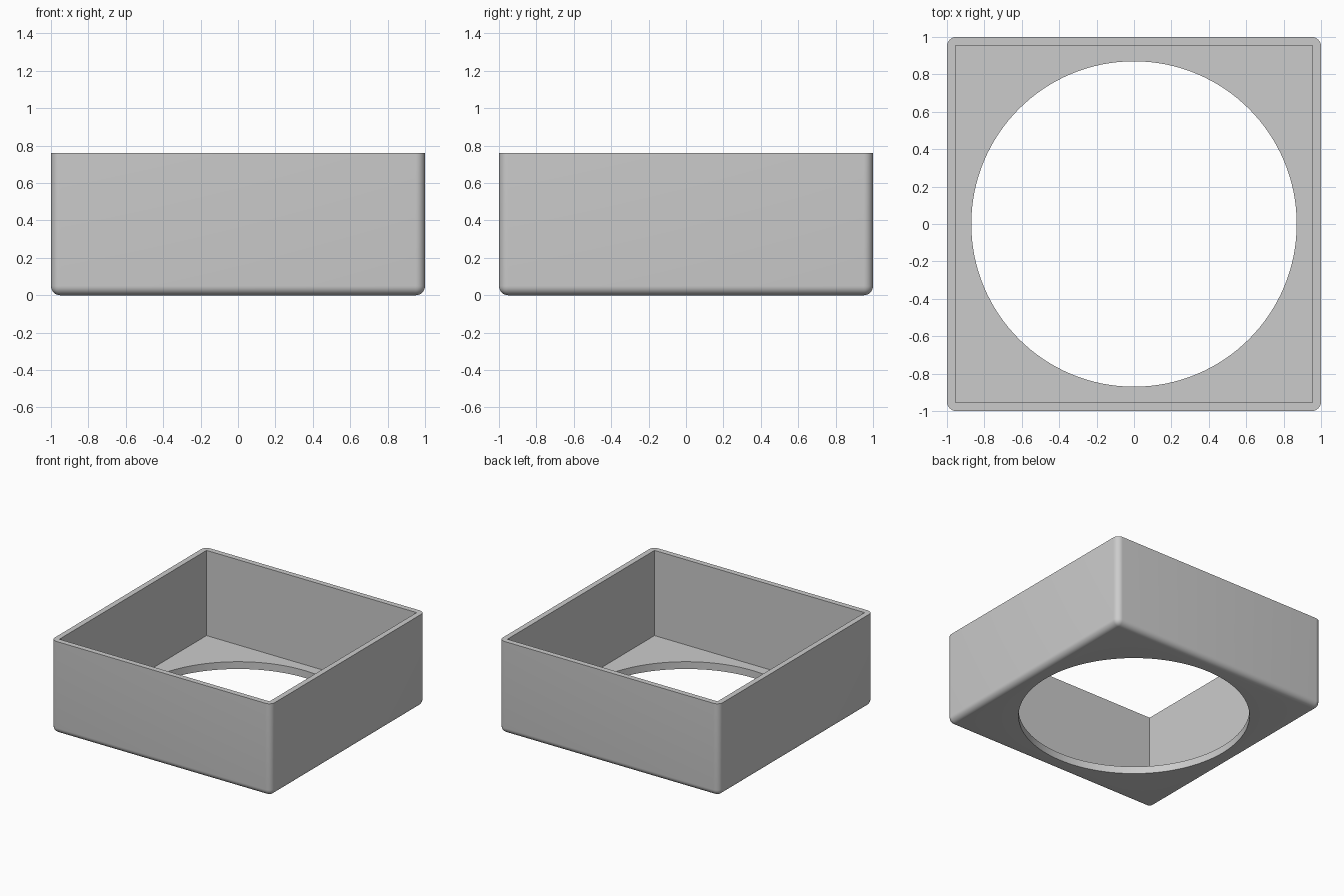
import bpy
import bmesh
import math

default = bpy.data.objects.get("Cube")
if default:
    bpy.data.objects.remove(default, do_unlink=True)

HEIGHT = 0.76
EDGE_RADIUS = 0.05
INNER_HALF = 0.955
FLOOR = 0.06
HOLE_RADIUS = 0.87

# Single grey material
grey = bpy.data.materials.new("light_grey")
grey.use_nodes = True
colour = (0.6, 0.6, 0.6, 1)
grey.diffuse_color = colour
grey.node_tree.nodes["Principled BSDF"].inputs["Base Color"].default_value = colour


def add_box(name, size, bottom, height):
    bpy.ops.mesh.primitive_cube_add(size=1, location=(0, 0, bottom + height / 2))
    obj = bpy.context.object
    obj.name = name
    obj.scale = (size, size, height)
    bpy.ops.object.transform_apply(location=True, rotation=False, scale=True)
    obj.data.materials.append(grey)
    return obj


def cut(target, cutter):
    cutter.hide_render = True
    mod = target.modifiers.new(cutter.name, "BOOLEAN")
    mod.operation = "DIFFERENCE"
    mod.solver = "EXACT"
    mod.object = cutter
    bpy.context.view_layer.objects.active = target
    bpy.ops.object.modifier_apply(modifier=mod.name)
    bpy.data.objects.remove(cutter, do_unlink=True)


# Outer block, rounded on every edge except the top rim
tray = add_box("open_tray", 2, 0, HEIGHT)
bm = bmesh.new()
bm.from_mesh(tray.data)
edges = [e for e in bm.edges if min(v.co.z for v in e.verts) < 0.01]
bmesh.ops.bevel(bm, geom=edges, offset=EDGE_RADIUS, segments=8,
                profile=0.5, affect="EDGES")
bm.to_mesh(tray.data)
bm.free()

# Square cavity, open at the top
cut(tray, add_box("cavity_cutter", INNER_HALF * 2, FLOOR, 1))

# Round opening through the floor
bpy.ops.mesh.primitive_cylinder_add(vertices=128, radius=HOLE_RADIUS, depth=1)
hole = bpy.context.object
hole.name = "hole_cutter"
hole.data.materials.append(grey)
cut(tray, hole)

# Smooth the rounded edges and hole, keep the corners crisp
bpy.ops.object.select_all(action="DESELECT")
tray.select_set(True)
bpy.context.view_layer.objects.active = tray
bpy.ops.object.shade_smooth_by_angle(angle=math.radians(30))
